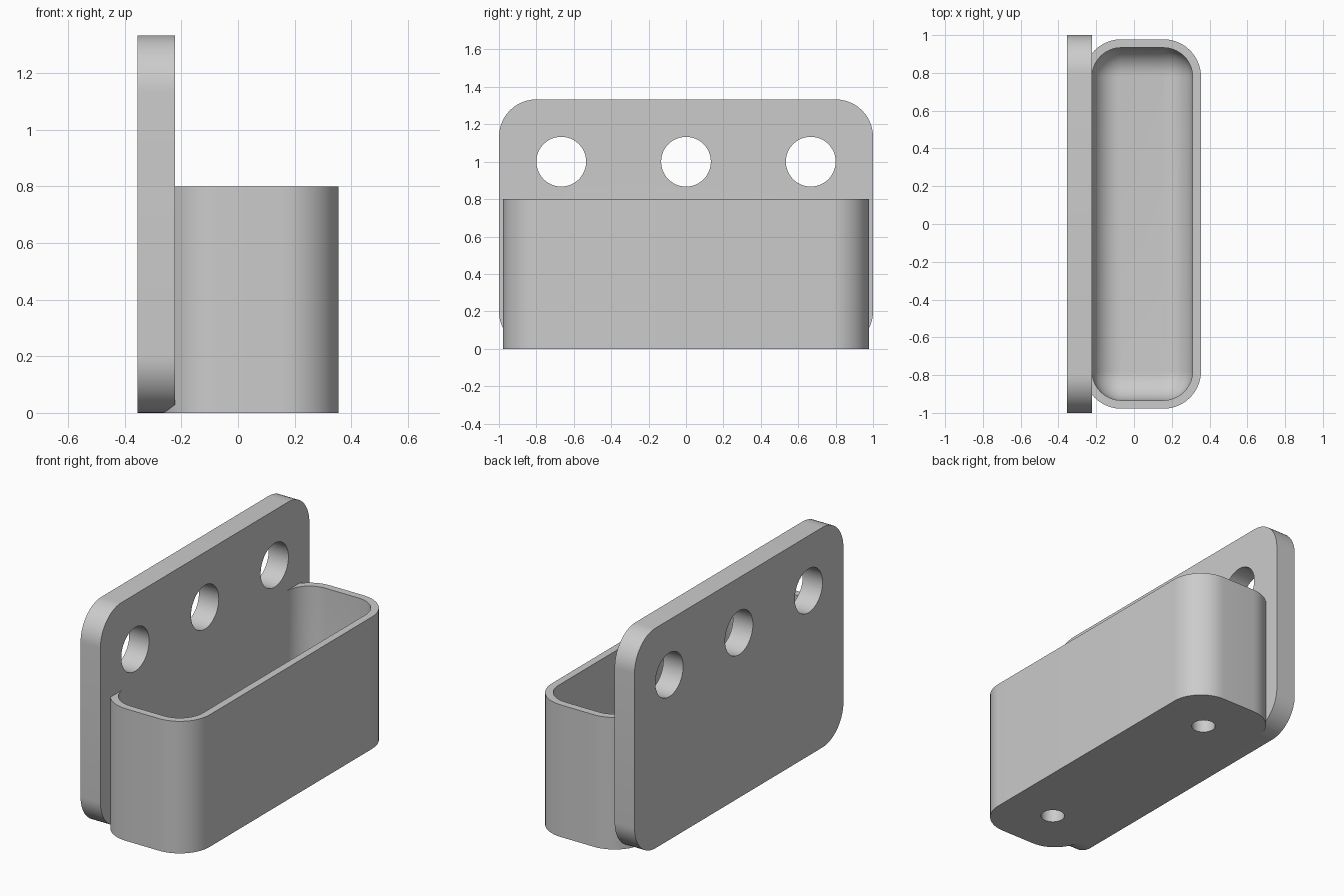
import bpy, bmesh, math

if "Cube" in bpy.data.objects:
    bpy.data.objects.remove(bpy.data.objects["Cube"])

grey = bpy.data.materials.new("plain grey")
grey.diffuse_color = (0.6, 0.6, 0.6, 1)
grey.use_nodes = True
grey.node_tree.nodes["Principled BSDF"].inputs["Base Color"].default_value = grey.diffuse_color


def outline(w, h, r, n=14):
    """Counter-clockwise rounded rectangle centred on the origin."""
    pts = []
    for k, (sx, sy) in enumerate([(1, 1), (-1, 1), (-1, -1), (1, -1)]):
        for i in range(n + 1):
            a = math.pi / 2 * (k + i / n)
            pts.append((sx * (w / 2 - r) + r * math.cos(a),
                        sy * (h / 2 - r) + r * math.sin(a)))
    return pts


def loft(name, rings):
    """Solid skinned through equal-length rings, capped at both ends."""
    bm = bmesh.new()
    loops = [[bm.verts.new(p) for p in ring] for ring in rings]
    for a, b in zip(loops, loops[1:]):
        for i in range(len(a)):
            j = (i + 1) % len(a)
            bm.faces.new((a[i], a[j], b[j], b[i]))
    bm.faces.new(loops[0][::-1])
    bm.faces.new(loops[-1])
    bmesh.ops.recalc_face_normals(bm, faces=bm.faces)
    me = bpy.data.meshes.new(name)
    bm.to_mesh(me)
    bm.free()
    me.materials.append(grey)
    ob = bpy.data.objects.new(name, me)
    bpy.context.collection.objects.link(ob)
    return ob


def boolean(target, other, operation):
    bpy.context.view_layer.objects.active = target
    mod = target.modifiers.new("boolean", 'BOOLEAN')
    mod.operation, mod.solver, mod.object = operation, 'EXACT', other
    bpy.ops.object.modifier_apply(modifier=mod.name)
    bpy.data.objects.remove(other)


def drill(target, radius, depth, loc, rot=(0, 0, 0)):
    bpy.ops.mesh.primitive_cylinder_add(vertices=48, radius=radius, depth=depth,
                                        location=loc, rotation=rot)
    cutter = bpy.context.object
    cutter.hide_render = True
    cutter.data.materials.append(grey)
    boolean(target, cutter, 'DIFFERENCE')


# Mounting plate with rounded corners
plate_outline = outline(2, 1.333, 0.2)
holder = loft("wall_mounted_holder",
              [[(x, y, z + 0.6665) for y, z in plate_outline]
               for x in (-0.355, -0.222)])

# Tray: outer wall, rim, cavity with a filleted floor
CX, W, L, R, WALL, FLOOR, FIL = 0.044, 0.622, 1.956, 0.2, 0.0445, 0.133, 0.15


def ring(inset, z):
    return [(CX + x, y, z) for x, y in
            outline(W - 2 * inset, L - 2 * inset, R - inset)]


rings = [ring(0, 0), ring(0, 0.8), ring(WALL, 0.8)]
for i in range(11):
    a = math.pi / 2 * i / 10
    rings.append(ring(WALL + FIL * (1 - math.cos(a)),
                      FLOOR + FIL * (1 - math.sin(a))))
tray = loft("tray", rings)

# Blind recesses under the tray
for y in (-0.667, 0.667):
    drill(tray, 0.067, 0.178, (CX, y, 0))

boolean(holder, tray, 'UNION')

# Three screw holes through the plate
for y in (-0.667, 0, 0.667):
    drill(holder, 0.133, 0.3, (-0.29, y, 1.0), (0, math.pi / 2, 0))

bpy.ops.object.select_all(action='DESELECT')
holder.select_set(True)
bpy.context.view_layer.objects.active = holder
bpy.ops.object.shade_smooth_by_angle(angle=math.radians(30))
